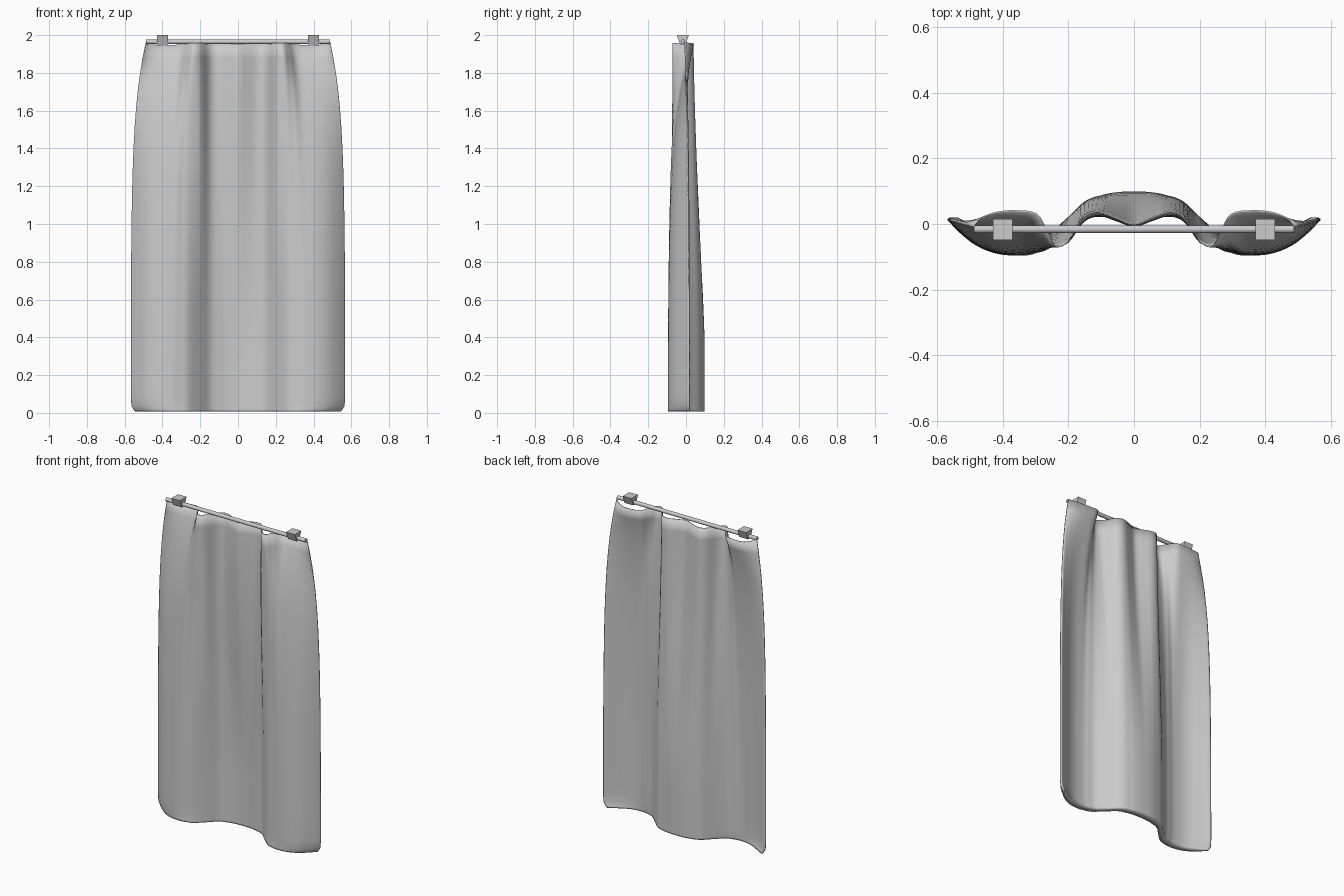
import bpy, bmesh, math

if "Cube" in bpy.data.objects:
    bpy.data.objects.remove(bpy.data.objects["Cube"])

# Half cross-sections of the cloth (outer edge to centre): gathered top and wide hem
TOP = [(.488, -.01), (.465, .015), (.42, .032), (.36, .037), (.295, .026), (.262, -.03),
       (.238, -.069), (.2, -.052), (.155, .02), (.11, .04), (.05, .02), (0, .002)]
HEM = [(.568, .012), (.53, -.028), (.48, -.067), (.42, -.091), (.36, -.097), (.315, -.091),
       (.265, -.068), (.2, .0), (.15, .058), (.1, .087), (.05, .097), (0, .099)]
RISE = [.008, .0, -.01, -.01, -.005, 0, 0, 0, 0, 0, 0, 0]
Z_TOP, Z_HEM, SUB = 1.957, .008, 4


def mirrored(half):
    return [(-p[0],) + tuple(p[1:]) for p in half] + list(half[-2::-1])


def smooth(points):
    """Catmull-Rom resampling of a list of tuples."""
    n, out = len(points), []
    for i in range(n - 1):
        a, b, c, d = (points[min(max(k, 0), n - 1)] for k in (i - 1, i, i + 1, i + 2))
        for s in range(SUB):
            t = s / SUB
            out.append(tuple(.5 * (2 * q + (r - p) * t + (2 * p - 5 * q + 4 * r - w) * t * t
                                   + (3 * q - p - 3 * r + w) * t ** 3)
                             for p, q, r, w in zip(a, b, c, d)))
    return out + [tuple(points[-1])]


def make_object(name, bm):
    bmesh.ops.recalc_face_normals(bm, faces=bm.faces)
    mesh = bpy.data.meshes.new(name)
    bm.to_mesh(mesh)
    bm.free()
    ob = bpy.data.objects.new(name, mesh)
    bpy.context.collection.objects.link(ob)
    return ob


# Curtain cloth: a closed, padded sheet that is thin at the rod and fuller below
top = smooth(mirrored([(x, y, r) for (x, y), r in zip(TOP, RISE)]))
hem = smooth(mirrored(HEM))
levels = [0, .04, .08] + [.12 + .05 * i for i in range(16)] + [.915, .96, .985, .995, 1]
bm = bmesh.new()
rows = []
for f in levels:
    z = Z_TOP + (Z_HEM - Z_TOP) * f
    drop = Z_TOP - z
    width_w = 1 - math.exp(-drop / .33)
    fast = 1 - math.exp(-drop / .38)
    g = min(1, drop / 1.6)
    slow = .35 * g + .65 * g * g * (3 - 2 * g)
    pad = .005 + .04 * (1 - math.exp(-drop / .5))
    front, back = [], []
    for (tx, ty, tr), (hx, hy) in zip(top, hem):
        m = min(1, max(0, (abs(hx) - .2) / .12))
        wy = slow + (fast - slow) * m
        x = tx + (hx - tx) * width_w
        # rounded lower corners
        k = max(0, 1 - (z - Z_HEM) / .05)
        x *= 1 - .04 * k ** 2 * m
        y = ty + (hy - ty) * wy
        zz = z + tr * math.exp(-drop / .08)
        # padding goes backward on the outer panels and forward in the middle
        p = min(1, max(0, (abs(hx) - .1) / .2))
        t = .004 + (pad - .004) * math.sqrt(min(1, max(0, .568 - abs(hx)) / .08))
        front.append(bm.verts.new((x, y - t * (1 - p), zz)))
        back.append(bm.verts.new((x, y + t * p, zz)))
    rows.append(front + back[::-1])
n = len(rows[0])
for r0, r1 in zip(rows, rows[1:]):
    for i in range(n):
        j = (i + 1) % n
        bm.faces.new((r0[i], r1[i], r1[j], r0[j]))
for r in (rows[0], rows[-1]):
    for i in range(n // 2 - 1):
        bm.faces.new((r[i], r[i + 1], r[n - 2 - i], r[n - 1 - i]))
cloth = make_object("curtain_cloth", bm)
cloth.data.polygons.foreach_set("use_smooth", [True] * len(cloth.data.polygons))

# Curtain rod
bpy.ops.mesh.primitive_cylinder_add(vertices=16, radius=.012, depth=.974,
                                    location=(0, -.016, 1.965), rotation=(0, math.pi / 2, 0))
rod = bpy.context.object
rod.name = "curtain_rod"
bpy.ops.object.shade_smooth_by_angle()

# Wedge-shaped hanging brackets, narrow at the rod and wide at the ceiling
for side, label in ((-1, "left"), (1, "right")):
    bm = bmesh.new()
    bmesh.ops.create_cube(bm, size=1)
    for v in bm.verts:
        upper = v.co.z > 0
        v.co = (side * .4 + v.co.x * .06,
                -.017 + v.co.y * (.064 if upper else .027),
                2.0 if upper else 1.95)
    make_object(label + "_bracket", bm)
